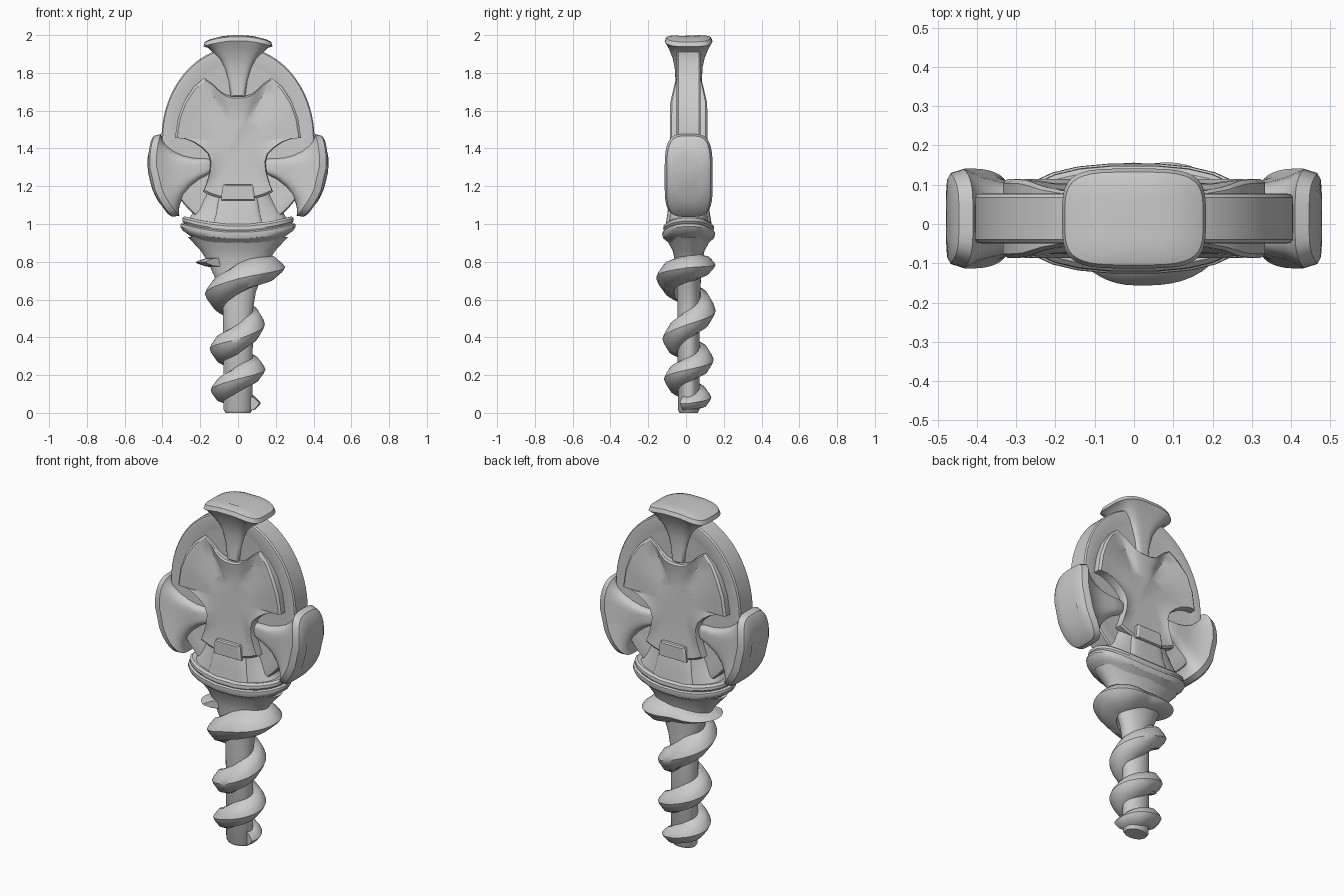
import bpy, bmesh
from math import sin, cos, pi, radians, floor, copysign
from mathutils import Vector

if "Cube" in bpy.data.objects:
    bpy.data.objects.remove(bpy.data.objects["Cube"])

YC = 0.014  # the flat body sits slightly behind y = 0


def loft(name, rings, angle=32):
    """Skin equal-length closed rings and cap both ends."""
    bm = bmesh.new()
    vs = [[bm.verts.new(p) for p in r] for r in rings]
    n = len(rings[0])
    for a, b in zip(vs, vs[1:]):
        for i in range(n):
            j = (i + 1) % n
            bm.faces.new((a[i], a[j], b[j], b[i]))
    bm.faces.new(vs[0])
    bm.faces.new(vs[-1])
    bmesh.ops.recalc_face_normals(bm, faces=bm.faces)
    me = bpy.data.meshes.new(name)
    bm.to_mesh(me)
    bm.free()
    ob = bpy.data.objects.new(name, me)
    bpy.context.collection.objects.link(ob)
    bpy.ops.object.select_all(action='DESELECT')
    ob.select_set(True)
    bpy.context.view_layer.objects.active = ob
    bpy.ops.object.shade_smooth_by_angle(angle=radians(angle))
    return ob


def oval(rx, ry, power=2.0, n=32):
    """Superellipse points as (a, b) pairs."""
    f = lambda c: copysign(abs(c) ** (2 / power), c)
    return [(rx * f(cos(2 * pi * (i + .5) / n)), ry * f(sin(2 * pi * (i + .5) / n))) for i in range(n)]


def column(name, profile, power=2.0, lift=0.0, n=32):
    """Stack of ovals (z, rx, ry); lift raises the sides."""
    return loft(name, [[Vector((x, YC + y, z + lift * x * x)) for x, y in oval(rx, ry, power, n)]
                       for z, rx, ry in profile])


def plate(name, outline, centre, steps, depth=lambda z: 1.0):
    """Symmetric front/back plate from scaled copies of an outline: steps of (scale, half depth)."""
    full = [(s, -d) for s, d in steps] + [(s, d) for s, d in reversed(steps)]
    return loft(name, [[Vector((x * s, YC + d * depth(z), centre + (z - centre) * s))
                        for x, z in outline] for s, d in full])


def flared_cap(name, tip, angle, sections, bend):
    """Trumpet-shaped arm ending in a curved cap; angle is measured in the xz plane."""
    u = Vector((cos(angle), 0, sin(angle)))
    t = Vector((-sin(angle), 0, cos(angle)))
    tip = Vector((tip[0], YC, tip[1]))
    rings = []
    for s, w, d in sections:
        rings.append([tip + u * (s - bend * a * a) + t * a + Vector((0, b, 0))
                      for a, b in oval(w, d, 4.0, 40)])
    return loft(name, rings)


# round shank with its widening neck
column("shank", [(0, .066, .048), (.015, .076, .057), (.55, .08, .059), (.64, .095, .062),
                 (.72, .125, .066), (.80, .16, .072), (.86, .20, .085), (.93, .265, .125)])

# screw thread: z, radius and half height at each quarter turn
turns = [(.05, .12, .04), (.08, .12, .055), (.12, .145, .065), (.18, .13, .07), (.23, .145, .068),
         (.28, .132, .072), (.34, .15, .074), (.39, .138, .078), (.47, .142, .08), (.54, .142, .082),
         (.63, .175, .08), (.71, .17, .08), (.77, .25, .075), (.79, .135, .045), (.797, .225, .026),
         (.80, .12, .02)]
rings = []
steps = 12
for i in range(-3, 14 * steps + 5):
    q = i / steps
    k = min(max(int(floor(q)), 0), len(turns) - 2)
    f = min(max(q - k, 0), 1)
    g = f * f * (3 - 2 * f)
    z = turns[k][0] * (1 - f) + turns[k + 1][0] * f
    r, h = [turns[k][m] * (1 - g) + turns[k + 1][m] * g for m in (1, 2)]
    a = q * pi / 2
    sec = [(.45, -1), (.76, -.8), (.95, -.25), (1, 0), (.95, .25), (.76, .8), (.45, 1)]
    rings.append([Vector((r * p * cos(a), YC + r * p * sin(a), max(z + h * e, .005))) for p, e in sec])
loft("screw_thread", rings, 40)

# double-ridged collar
column("collar", [(.88, .21, .085), (.912, .27, .122), (.922, .295, .135), (.94, .308, .141),
                  (.955, .306, .14), (.962, .288, .131), (.972, .297, .136), (.988, .297, .134),
                  (1.0, .285, .122), (1.0, .2, .09)], 2.5, .5, 24)

# flared skirt and its raised middle panel
column("skirt", [(.98, .27, .115), (1.02, .25, .108), (1.08, .212, .1), (1.14, .182, .094),
                 (1.22, .17, .085)], 2.8, .4)
column("skirt_panel", [(.98, .15, .124), (1.0, .142, .122), (1.06, .125, .112), (1.13, .112, .104),
                       (1.16, .1, .095)], 6)

# oval disc with a stepped rim
disc = [(.405 * cos(2 * pi * i / 72), max(1.0, 1.45 + .488 * sin(2 * pi * i / 72))) for i in range(72)]
plate("disc", disc, 1.45, [(.8, .054), (.83, .056), (.95, .064), (.985, .062), (1, .054)])

# three-armed shield on both faces, cut away around the flared caps
half = [(.035, 1.676), (.07, 1.687), (.10, 1.708), (.135, 1.743), (.18, 1.772), (.235, 1.725),
        (.285, 1.65), (.318, 1.56), (.334, 1.455), (.29, 1.453), (.24, 1.435), (.195, 1.405),
        (.16, 1.37), (.146, 1.325), (.152, 1.27), (.168, 1.215), (.185, 1.17), (.14, 1.15), (.09, 1.135)]
shield = [(0, 1.674)] + half + [(0, 1.13)] + [(-x, z) for x, z in reversed(half)]
plate("shield", shield, 1.44, [(.4, .09), (.7, .09), (.86, .097), (.965, .1), (1, .09), (1, .04)],
      lambda z: 1 - max(0, z - 1.64) * 2.3)

# clasp at the foot of the shield
clasp = [(-.09, 1.125), (.09, 1.125), (.083, 1.195), (.075, 1.21), (-.075, 1.21), (-.083, 1.195)]
plate("clasp", clasp, 1.16, [(.88, .117), (1, .11), (1, .05)])

# flared caps: one on top, one at each side
flared_cap("top_cap", (0, 2.0), pi / 2,
           [(-.34, .035, .06), (-.32, .042, .074), (-.24, .055, .07), (-.17, .075, .074),
            (-.12, .1, .085), (-.075, .135, .103), (-.045, .158, .119), (-.03, .183, .127),
            (-.008, .176, .118), (-.002, .15, .1), (0, .09, .06)], .9)
side = [(-.34, .035, .07), (-.31, .045, .084), (-.25, .06, .088), (-.19, .088, .088),
        (-.14, .122, .094), (-.095, .162, .106), (-.065, .195, .12), (-.048, .222, .127),
        (-.012, .22, .116), (-.003, .2, .1), (0, .12, .06)]
flared_cap("right_cap", (.469, 1.235), radians(-13), side, 1.3)
flared_cap("left_cap", (-.469, 1.235), radians(193), side, 1.3)
